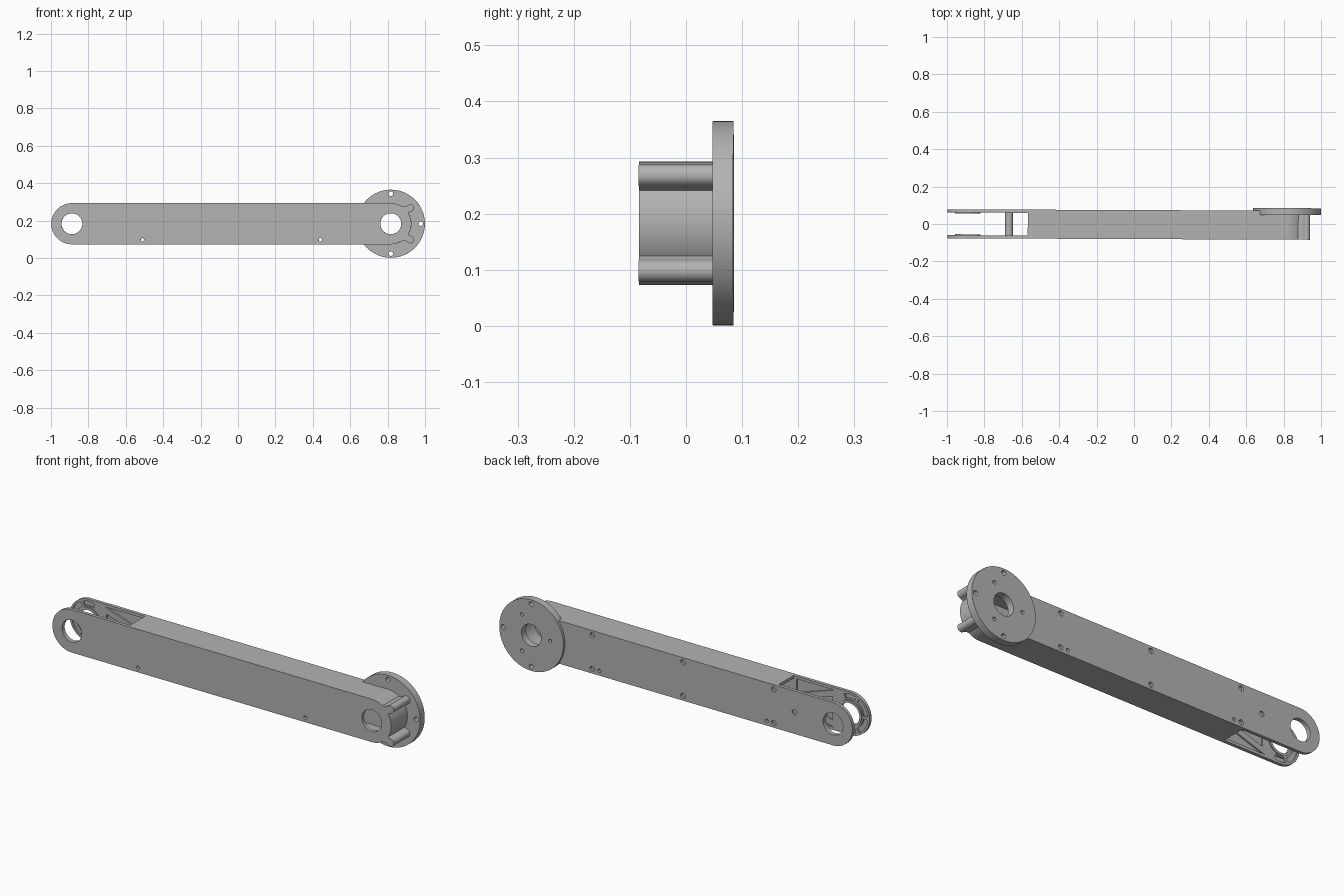
import bpy, bmesh
from math import sin, cos, pi, radians

cube = bpy.data.objects.get("Cube")
if cube:
    bpy.data.objects.remove(cube, do_unlink=True)

grey = bpy.data.materials.new("plain grey")
grey.use_nodes = True
grey.diffuse_color = (0.45, 0.45, 0.45, 1)
grey.node_tree.nodes["Principled BSDF"].inputs["Base Color"].default_value = grey.diffuse_color

MID = 0.183              # height of the arm's centre line
LEFT, RIGHT = -0.89, 0.815   # pivot centres
RAD, HALF, WALL = 0.11, 0.0775, 0.017
INNER = HALF - WALL


def prism(name, pts, y0, y1):
    """Extrude an x-z outline from y0 to y1."""
    bm = bmesh.new()
    face = bm.faces.new([bm.verts.new((x, y0, z)) for x, z in pts])
    ext = bmesh.ops.extrude_face_region(bm, geom=[face])["geom"]
    bmesh.ops.translate(bm, verts=[g for g in ext if isinstance(g, bmesh.types.BMVert)],
                        vec=(0, y1 - y0, 0))
    bmesh.ops.recalc_face_normals(bm, faces=bm.faces)
    mesh = bpy.data.meshes.new(name)
    bm.to_mesh(mesh)
    bm.free()
    mesh.materials.append(grey)
    obj = bpy.data.objects.new(name, mesh)
    bpy.context.collection.objects.link(obj)
    return obj


def arc(x, z, r, a0, a1, n):
    return [(x + r * cos(radians(a0 + (a1 - a0) * i / n)),
             z + r * sin(radians(a0 + (a1 - a0) * i / n))) for i in range(n + 1)]


def disc(name, x, z, r, y0, y1, n=32):
    return prism(name, arc(x, z, r, 0, 360, n)[:-1], y0, y1)


def combine(obj, tool, operation="DIFFERENCE"):
    """Apply a boolean and remove the tool."""
    mod = obj.modifiers.new("cut", "BOOLEAN")
    mod.operation, mod.solver, mod.object = operation, "EXACT", tool
    bpy.ops.object.select_all(action="DESELECT")
    bpy.context.view_layer.objects.active = obj
    obj.select_set(True)
    bpy.ops.object.modifier_apply(modifier=mod.name)
    bpy.data.objects.remove(tool, do_unlink=True)


def box(x0, x1, z0, z1):
    return [(x0, z0), (x1, z0), (x1, z1), (x0, z1)]


# Long arm with rounded ends
arm = prism("arm", arc(LEFT, MID, RAD, 90, 270, 40) + arc(RIGHT, MID, RAD, -90, 90, 40), -HALF, HALF)

# Two rounded stop lugs on the right end, with filleted necks
for s in (1, -1):
    lug_x, lug_z = 0.920, MID + s * 0.085
    neck = [(0.86, MID + s * 0.03), (0.898, MID + s * 0.052), (0.915, MID + s * 0.062),
            (0.925, MID + s * 0.067), (0.912, MID + s * 0.102), (0.895, MID + s * 0.093),
            (0.86, MID + s * 0.09)]
    combine(arm, prism("neck", neck, -HALF, HALF), "UNION")
    combine(arm, disc("lug", lug_x, lug_z, 0.02, -HALF, HALF), "UNION")

# Hollow core and open fork on the left
rim = RAD - 0.015
combine(arm, prism("core", [(-0.6, MID + rim), (-0.6, MID - rim)] + arc(RIGHT, MID, rim, -90, 90, 32),
                   -INNER, INNER))
combine(arm, prism("slot", box(-1.1, -0.57, -0.1, 0.5), -INNER, INNER))

# Lightening pockets on the inner faces of the fork
pockets = [arc(LEFT, MID, 0.099, a, b, 10) + arc(LEFT, MID, 0.075, b, a, 10)
           for a, b in ((70, 110), (120, 175), (185, 240), (250, 290))]
pockets.append([(-0.79, MID + 0.06), (-0.79, MID - 0.06), (-0.60, MID)])
for s in (1, -1):
    pockets.append([(-0.80, MID + s * 0.096), (-0.585, MID + s * 0.096), (-0.585, MID + s * 0.025)])
for side in (1, -1):
    for outline in pockets:
        lo, hi = sorted((side * (INNER - 0.01), side * (INNER + 0.008)))
        combine(arm, prism("pocket", outline, lo, hi))
    # Raised ring around the fork bore
    lo, hi = sorted((side * (INNER - 0.005), side * (INNER + 0.004)))
    combine(arm, disc("ring", LEFT, MID, 0.068, lo, hi, 40), "UNION")

# Round mounting flange on the back
combine(arm, disc("flange", RIGHT, MID, 0.182, 0.054, 0.091, 80), "UNION")

# Pivot bores
for x in (LEFT, RIGHT):
    combine(arm, disc("bore", x, MID, 0.056, -0.2, 0.2, 48))

# Flange bolt holes: three at the edge, three nearer the bore
for a in (0, 90, 270):
    combine(arm, disc("bolt", RIGHT + 0.16 * cos(radians(a)), MID + 0.16 * sin(radians(a)),
                      0.012, 0.03, 0.2, 20))
for a in (60, 180, 300):
    combine(arm, disc("bolt", RIGHT + 0.107 * cos(radians(a)), MID + 0.107 * sin(radians(a)),
                      0.009, 0.07, 0.2, 16))

# Small through holes near the lower edge
for x in (-0.513, 0.438):
    combine(arm, disc("through", x, 0.097, 0.009, -0.2, 0.2, 16))

# Screw recesses on the back
for x in (0.478, -0.037, -0.553):
    for s in (1, -1):
        combine(arm, disc("recess", x, MID + s * 0.086, 0.013, HALF - 0.013, 0.2, 20))
combine(arm, disc("recess", -0.67, MID, 0.013, HALF - 0.008, 0.2, 20))

# Spacer post across the fork
post = disc("spacer_post", -0.67, MID, 0.021, -INNER - 0.009, INNER + 0.009)

# Shading and the arm's slight yaw
for obj in (arm, post):
    bpy.ops.object.select_all(action="DESELECT")
    bpy.context.view_layer.objects.active = obj
    obj.select_set(True)
    bpy.ops.object.shade_smooth_by_angle(angle=radians(30))
    obj.rotation_euler.z = -0.004
    obj.location = (0.002, -0.003, 0)
